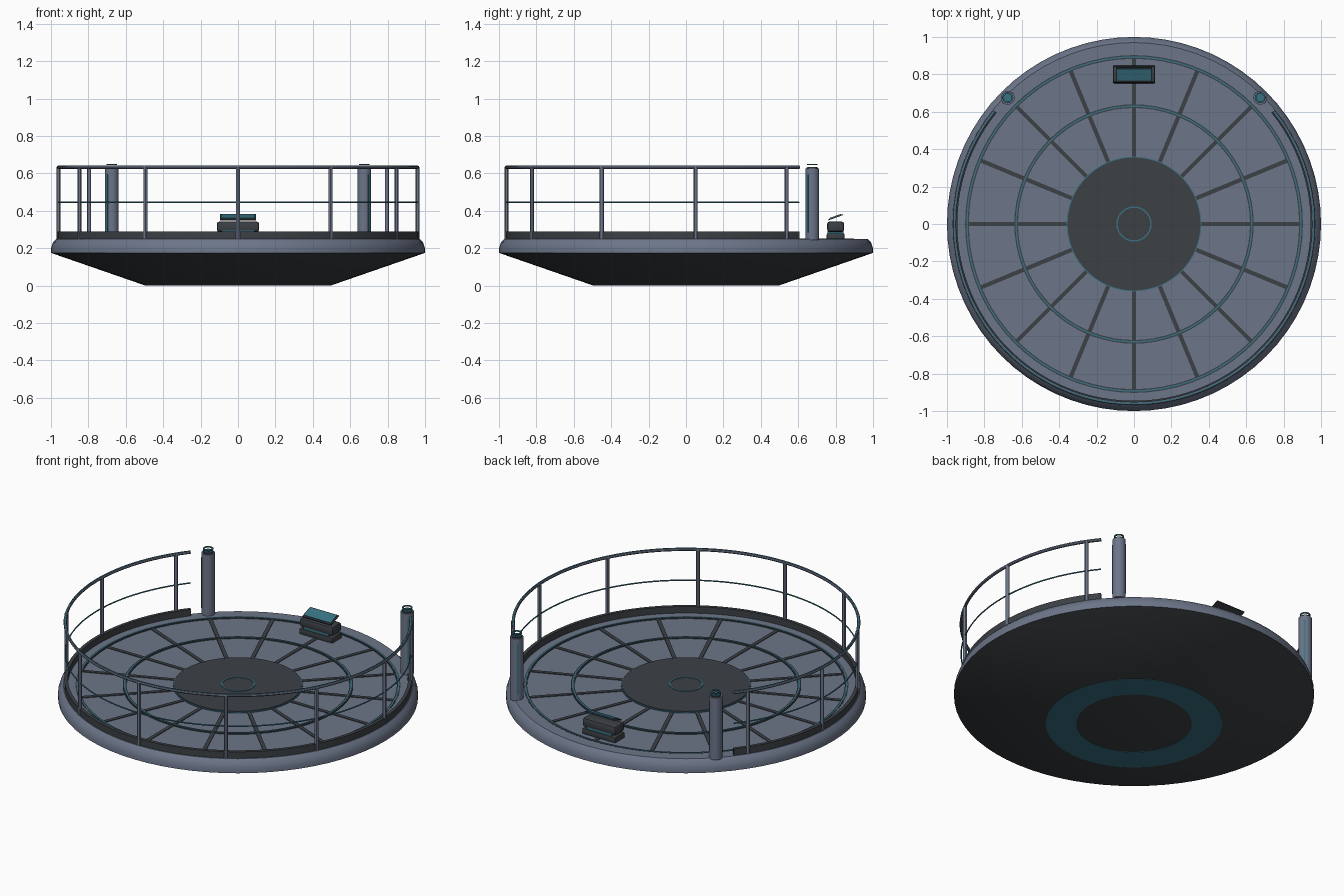
import bpy, bmesh, math
from mathutils import Matrix

old = bpy.data.objects.get("Cube")
if old:
    bpy.data.objects.remove(old, do_unlink=True)


def material(name, rgb):
    m = bpy.data.materials.new(name)
    m.use_nodes = True
    m.diffuse_color = (*rgb, 1)
    m.node_tree.nodes["Principled BSDF"].inputs["Base Color"].default_value = (*rgb, 1)
    return m


STEEL = material("blue grey steel", (0.15, 0.18, 0.25))
DARK = material("dark metal", (0.045, 0.052, 0.06))
TEAL = material("teal light", (0.04, 0.165, 0.22))


def finish(bm, name, mat, smooth=True):
    bmesh.ops.recalc_face_normals(bm, faces=bm.faces)
    mesh = bpy.data.meshes.new(name)
    bm.to_mesh(mesh)
    bm.free()
    mesh.materials.append(mat)
    ob = bpy.data.objects.new(name, mesh)
    bpy.context.collection.objects.link(ob)
    if smooth:
        bpy.ops.object.select_all(action='DESELECT')
        ob.select_set(True)
        bpy.context.view_layer.objects.active = ob
        bpy.ops.object.shade_smooth_by_angle(angle=math.radians(30))
    return ob


def sweep(name, mat, profile, start=0, end=360, steps=72, center=(0, 0)):
    """Turn a closed (radius, height) profile about a vertical axis."""
    bm = bmesh.new()
    full = end - start >= 360
    loops = []
    for i in range(steps if full else steps + 1):
        a = math.radians(start + (end - start) * i / steps)
        loops.append([bm.verts.new((center[0] + r * math.cos(a),
                                    center[1] + r * math.sin(a), z)) for r, z in profile])
    n = len(profile)
    for i in range(steps):
        p, q = loops[i], loops[(i + 1) % len(loops)]
        for j in range(n):
            k = (j + 1) % n
            bm.faces.new((p[j], q[j], q[k], p[k]))
    if not full:
        bm.faces.new(loops[0])
        bm.faces.new(loops[-1])
    bmesh.ops.remove_doubles(bm, verts=bm.verts, dist=1e-5)
    return finish(bm, name, mat)


def band(r0, r1, z0, z1):
    return [(r0, z0), (r1, z0), (r1, z1), (r0, z1)]


def tube(radius, z, thick, sides=8):
    return [(radius + thick * math.cos(math.tau * i / sides),
             z + thick * math.sin(math.tau * i / sides)) for i in range(sides)]


def cylinder(name, mat, x, y, z0, z1, r, sides=24):
    bm = bmesh.new()
    bmesh.ops.create_cone(bm, cap_ends=True, segments=sides, radius1=r, radius2=r,
                          depth=z1 - z0, matrix=Matrix.Translation((x, y, (z0 + z1) / 2)))
    return finish(bm, name, mat)


def box(name, mat, loc, size, turn=0, tilt=0, bevel=0):
    bm = bmesh.new()
    bmesh.ops.create_cube(bm, size=1, matrix=Matrix.Diagonal((*size, 1)))
    if bevel:
        bmesh.ops.bevel(bm, geom=bm.edges[:], offset=bevel, segments=2, affect='EDGES', profile=0.5)
    bm.transform(Matrix.Translation(loc) @ Matrix.Rotation(math.radians(turn), 4, 'Z')
                 @ Matrix.Rotation(math.radians(tilt), 4, 'X'))
    return finish(bm, name, mat, bool(bevel))


# Hull: dark tapered underside, steel rim and deck
sweep("underside", DARK, [(0, 0.002), (0.5, 0.002), (1, 0.175), (0, 0.175)])
sweep("underside_light", TEAL, band(0.32, 0.49, 0, 0.004))
sweep("rim", STEEL, [(0.9, 0.175), (1, 0.175), (1, 0.2), (0.99, 0.23), (0.97, 0.25), (0.9, 0.25)])
cylinder("deck", STEEL, 0, 0, 0.18, 0.245, 0.91, 72)

# Deck seams, glowing rings and hub
for i in range(16):
    a = math.tau * i / 16
    box("deck_seam", DARK, (0.625 * math.cos(a), 0.625 * math.sin(a), 0.245),
        (0.53, 0.022, 0.008), math.degrees(a))
for r in (0.63, 0.893):
    sweep("ring_groove", DARK, band(r - 0.01, r + 0.01, 0.24, 0.2505))
    sweep("ring_light", TEAL, band(r - 0.004, r + 0.004, 0.24, 0.253))
cylinder("hub", DARK, 0, 0, 0.24, 0.254, 0.355, 72)
sweep("hub_edge_light", TEAL, band(0.353, 0.36, 0.24, 0.251))
sweep("hub_light", TEAL, band(0.087, 0.094, 0.25, 0.257))

# Railing, open at the back
START, END = 141, 399
sweep("kick_plate", DARK, band(0.945, 0.965, 0.245, 0.29), START, END)
sweep("top_rail", STEEL, tube(0.96, 0.633, 0.009), START, END)
sweep("top_rail_light", TEAL, band(0.957, 0.963, 0.638, 0.643), START, END)
sweep("middle_rail", TEAL, tube(0.96, 0.445, 0.004, 6), START, END)
for i in range(-4, 5):
    a = math.radians(270 + 31 * i)
    cylinder("rail_post", STEEL, 0.96 * math.cos(a), 0.96 * math.sin(a), 0.245, 0.633, 0.011, 12)

# Gate pillars with light strips and floating halo
for side in (-1, 1):
    x, y = side * 0.675, 0.675
    cylinder("gate_pillar", STEEL, x, y, 0.245, 0.625, 0.037)
    cylinder("pillar_collar", DARK, x, y, 0.62, 0.632, 0.03)
    cylinder("pillar_lamp", TEAL, x, y, 0.625, 0.635, 0.026)
    sweep("pillar_halo", TEAL, band(0.021, 0.029, 0.644, 0.65), steps=24, center=(x, y))
    box("pillar_strip", TEAL, (x, y, 0.44), (0.077, 0.012, 0.31), -45 * side)

# Control console with floating tilted screen
box("console_base", DARK, (0, 0.8, 0.262), (0.225, 0.095, 0.035), bevel=0.006)
box("console_light", TEAL, (0, 0.8, 0.29), (0.17, 0.085, 0.03))
box("console_body", DARK, (0, 0.8, 0.315), (0.225, 0.09, 0.055), bevel=0.012)
box("screen_frame", DARK, (0, 0.8, 0.366), (0.195, 0.082, 0.006), tilt=20)
box("screen", TEAL, (0, 0.799, 0.37), (0.18, 0.066, 0.006), tilt=20)
